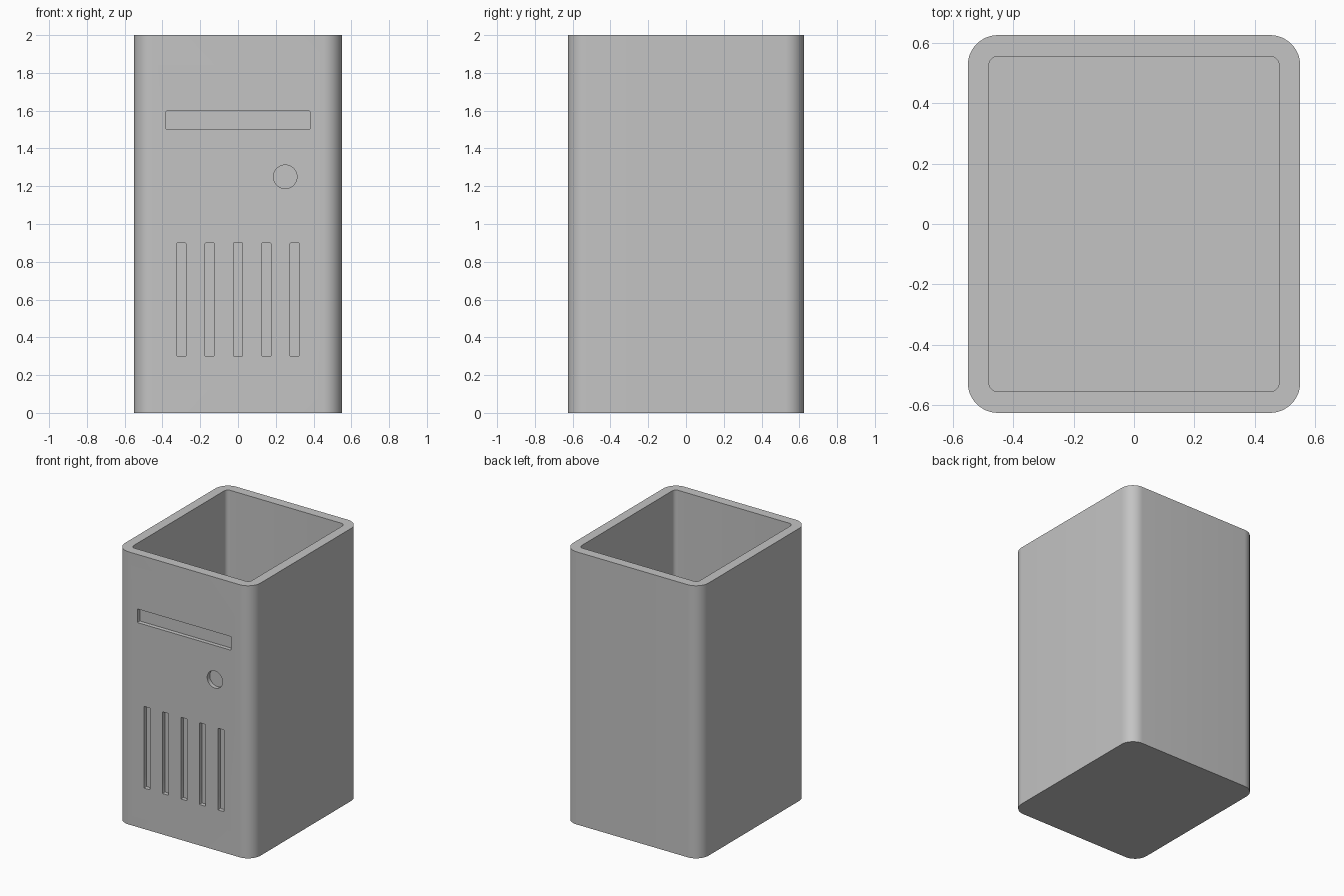
import bpy
import bmesh
from math import cos, sin, pi, radians

cube = bpy.data.objects.get("Cube")
if cube:
    bpy.data.objects.remove(cube, do_unlink=True)

WIDTH, DEPTH, HEIGHT = 1.1, 1.25, 2.0
WALL = 0.07
RECESS = 0.03

grey = bpy.data.materials.new("plain grey")
grey.use_nodes = True
colour = (0.55, 0.55, 0.55, 1)
grey.diffuse_color = colour
grey.node_tree.nodes["Principled BSDF"].inputs["Base Color"].default_value = colour


def rounded_rect(w, d, r, steps=12):
    """Counter-clockwise outline of a rectangle with round corners."""
    points = []
    for i, (sx, sy) in enumerate([(1, 1), (-1, 1), (-1, -1), (1, -1)]):
        for k in range(steps + 1):
            a = (i + k / steps) * pi / 2
            points.append((sx * (w / 2 - r) + r * cos(a),
                           sy * (d / 2 - r) + r * sin(a)))
    return points


def prism(name, outline, start, end, place):
    """Extrude an outline; place maps (u, v, t) to a position."""
    bm = bmesh.new()
    low = [bm.verts.new(place(u, v, start)) for u, v in outline]
    high = [bm.verts.new(place(u, v, end)) for u, v in outline]
    bm.faces.new(low)
    bm.faces.new(high)
    for i in range(len(outline)):
        j = (i + 1) % len(outline)
        bm.faces.new((low[i], low[j], high[j], high[i]))
    bmesh.ops.recalc_face_normals(bm, faces=bm.faces)
    mesh = bpy.data.meshes.new(name)
    bm.to_mesh(mesh)
    bm.free()
    mesh.materials.append(grey)
    obj = bpy.data.objects.new(name, mesh)
    bpy.context.collection.objects.link(obj)
    return obj


def upright(u, v, t):
    return (u, v, t)


def front_cutter(name, x, z, outline):
    """Cutter that sinks an outline into the front wall."""
    return prism(name, outline, -DEPTH / 2 - 0.1, -DEPTH / 2 + RECESS,
                 lambda u, v, t: (x + u, t, z + v))


# Outer body and hollow inside
body = prism("case_body", rounded_rect(WIDTH, DEPTH, 0.1), 0, HEIGHT, upright)
inner = rounded_rect(WIDTH - 2 * WALL, DEPTH - 2 * WALL, 0.03, 6)
cutters = [prism("hollow_cutter", inner, WALL, HEIGHT + 0.1, upright)]

# Wide slot, round button recess and row of vents on the front
cutters.append(front_cutter("slot_cutter", 0, 1.55, rounded_rect(0.76, 0.1, 0.004, 2)))
circle = [(0.0625 * cos(2 * pi * i / 48), 0.0625 * sin(2 * pi * i / 48)) for i in range(48)]
cutters.append(front_cutter("button_cutter", 0.25, 1.25, circle))
for i in range(-2, 3):
    cutters.append(front_cutter("vent_cutter", i * 0.15, 0.6, rounded_rect(0.05, 0.6, 0.006, 2)))

# Cut all recesses, then remove the cutters
bpy.context.view_layer.objects.active = body
body.select_set(True)
for cutter in cutters:
    cutter.hide_render = True
    mod = body.modifiers.new(cutter.name, "BOOLEAN")
    mod.operation = "DIFFERENCE"
    mod.solver = "EXACT"
    mod.object = cutter
    bpy.ops.object.modifier_apply(modifier=mod.name)
    bpy.data.objects.remove(cutter, do_unlink=True)

bpy.ops.object.shade_smooth_by_angle(angle=radians(30))
